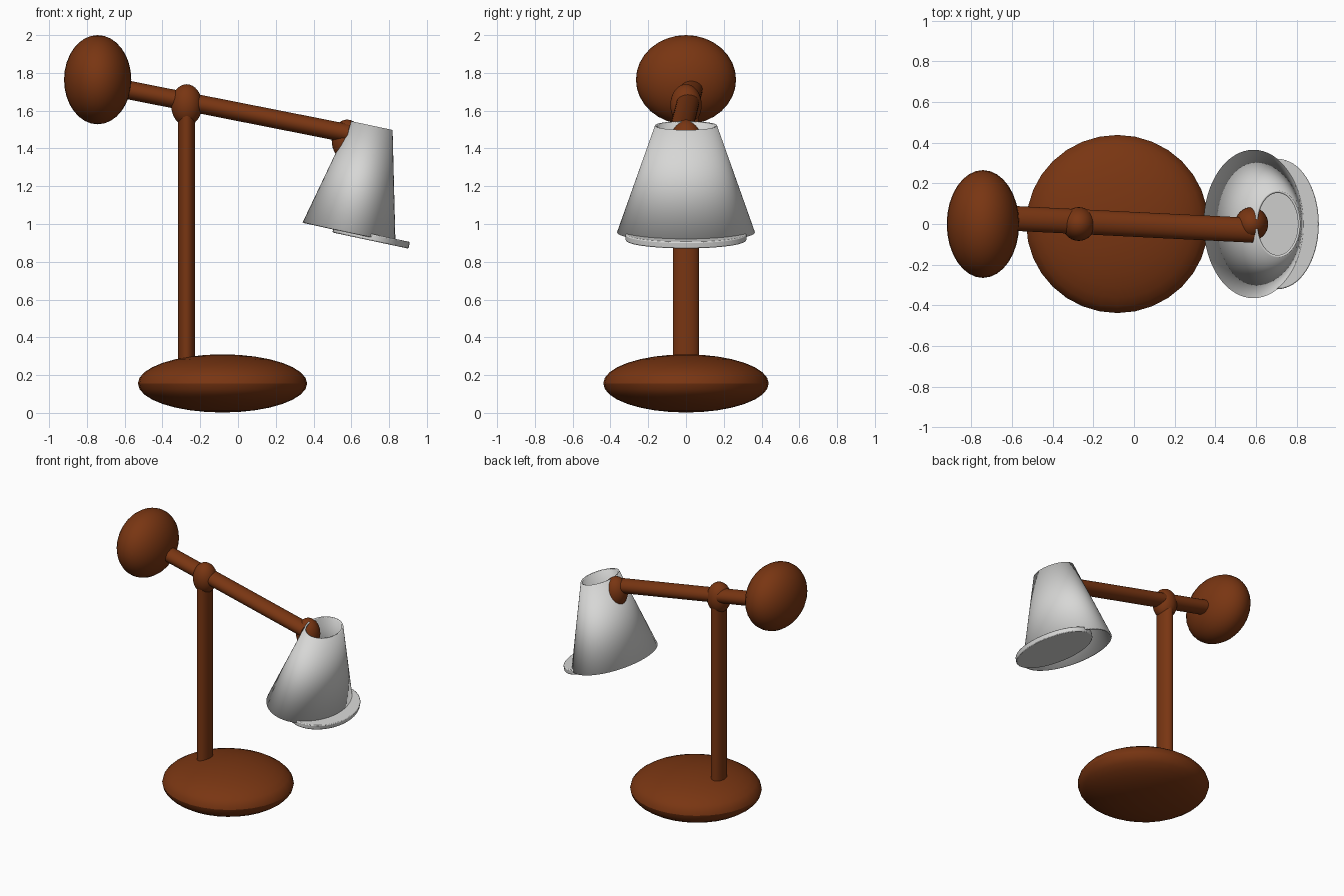
import bpy
import math
from mathutils import Matrix, Vector

cube = bpy.data.objects.get("Cube")
if cube:
    bpy.data.objects.remove(cube, do_unlink=True)


def make_material(name, rgb):
    mat = bpy.data.materials.new(name)
    mat.use_nodes = True
    colour = (*rgb, 1.0)
    mat.diffuse_color = colour
    bsdf = next(n for n in mat.node_tree.nodes if n.type == 'BSDF_PRINCIPLED')
    bsdf.inputs["Base Color"].default_value = colour
    bsdf.inputs["Roughness"].default_value = 0.6
    return mat


brown = make_material("rust_brown", (0.19, 0.036, 0.006))
grey = make_material("light_grey", (0.68, 0.68, 0.67))


def finish(name, mat, size, rotation, centre):
    """Bake the size into the mesh, place the part, shade it and colour it."""
    ob = bpy.context.object
    ob.name = ob.data.name = name
    ob.data.transform(Matrix.Diagonal((*size, 1.0)))
    ob.matrix_world = Matrix.Translation(centre) @ rotation.to_4x4()
    ob.data.materials.append(mat)
    bpy.ops.object.shade_smooth_by_angle(angle=math.radians(30))
    return ob


UPRIGHT = Matrix.Identity(3)


def ellipsoid(name, centre, radii, mat=brown):
    bpy.ops.mesh.primitive_uv_sphere_add(segments=32, ring_count=16, radius=1)
    return finish(name, mat, radii, UPRIGHT, centre)


def rod(name, start, end, rx, ry, mat=brown):
    """Oval rod between two points; ry is its half width along y."""
    start, end = Vector(start), Vector(end)
    axis = (end - start).normalized()
    side = axis.cross(Vector((0, 1, 0))).normalized() * -1
    across = axis.cross(side)
    rotation = Matrix((side, across, axis)).transposed()
    bpy.ops.mesh.primitive_cylinder_add(vertices=32, radius=1, depth=1)
    return finish(name, mat, (rx, ry, (end - start).length), rotation,
                  (start + end) / 2)


# Stand: flattened base, oval post
ellipsoid("base", (-0.082, 0, 0.156), (0.448, 0.438, 0.154))
rod("post", (-0.272, 0, 0.2), (-0.272, 0, 1.63), 0.045, 0.07)

# Sloping arm with its counterweight and two joints
rod("arm", (-0.70, 0.033, 1.733), (0.585, -0.031, 1.479), 0.049, 0.061)
ellipsoid("counterweight", (-0.743, 0, 1.764), (0.178, 0.265, 0.236))
ellipsoid("post_joint", (-0.272, 0, 1.63), (0.082, 0.083, 0.11))
ellipsoid("head_joint", (0.578, 0, 1.443), (0.082, 0.083, 0.11))

# Tilted head: open thin-walled shade and the offset disc at its mouth
tilt = Matrix.Rotation(math.radians(12), 3, 'Y')
bpy.ops.mesh.primitive_cone_add(vertices=64, radius1=1, radius2=0.45, depth=1,
                                end_fill_type='NOTHING')
shade = finish("shade", grey, (0.251, 0.365, 0.577), tilt, (0.648, 0, 1.239))
wall = shade.modifiers.new("wall", 'SOLIDIFY')
wall.thickness = 0.012
wall.offset = -1

bpy.ops.mesh.primitive_cylinder_add(vertices=64, radius=1, depth=1)
disc = finish("lens_disc", grey, (0.206, 0.32, 0.036), tilt, (0.705, 0, 0.93))
rim = disc.modifiers.new("soft_rim", 'BEVEL')
rim.width = 0.006
rim.segments = 2
rim.limit_method = 'ANGLE'
